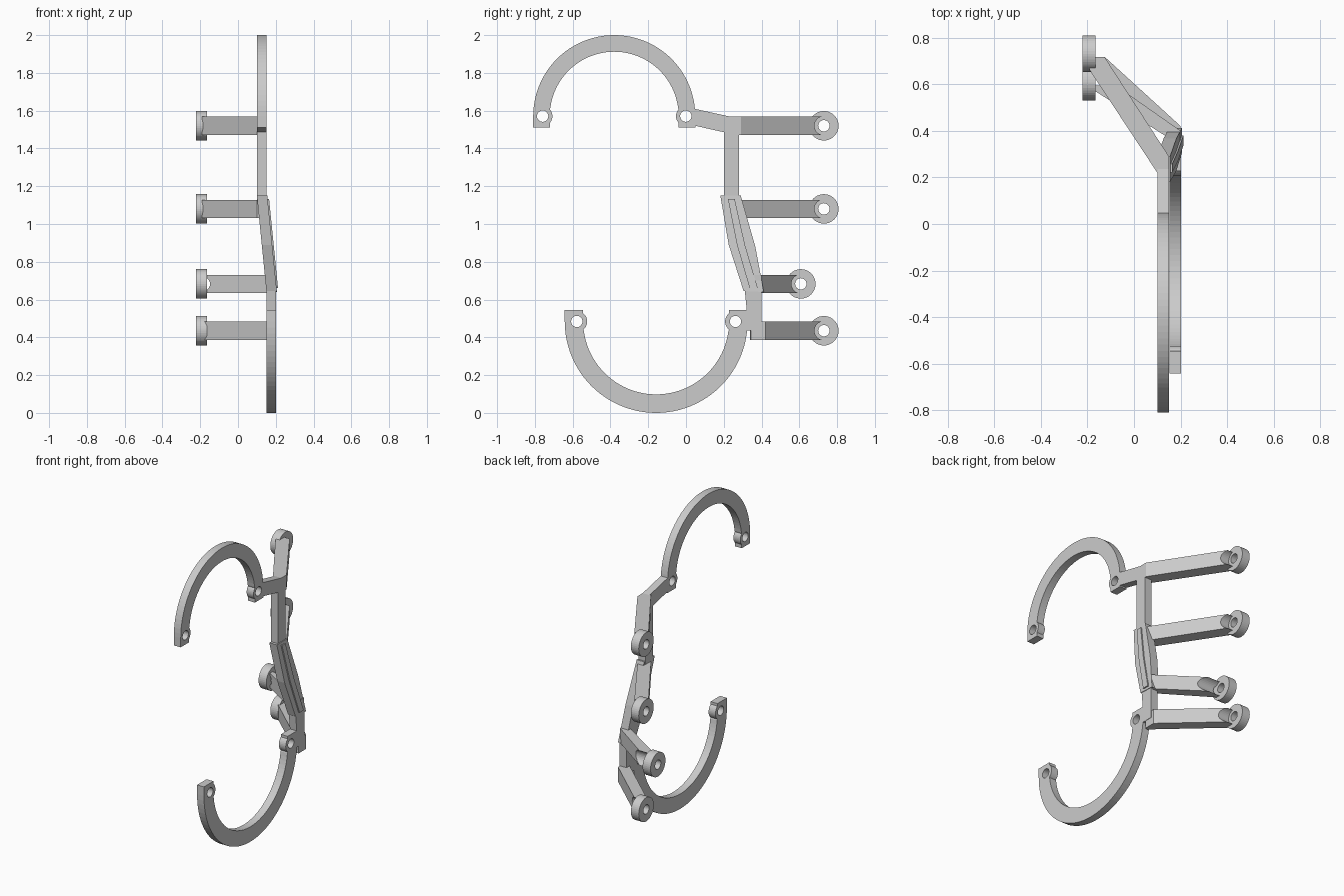
import bpy
from math import sin, cos, pi, acos
from mathutils import Matrix

if "Cube" in bpy.data.objects:
    bpy.data.objects.remove(bpy.data.objects["Cube"])

# local x,y,z -> world y,z,x, for outlines drawn in the side view
SIDE = Matrix(((0, 0, 1, 0), (1, 0, 0, 0), (0, 1, 0, 0), (0, 0, 0, 1)))


def arc(cx, cy, r, a0, a1, n):
    return [(cx + r * cos(a0 + (a1 - a0) * i / n), cy + r * sin(a0 + (a1 - a0) * i / n))
            for i in range(n + 1)]


def circle(cx, cy, r, n=32):
    return arc(cx, cy, r, 0, 2 * pi, n)[:-1]


def plate(name, loops, lo, hi, side=True):
    """Extrude an outline (further loops are holes) between two depths."""
    cu = bpy.data.curves.new(name, 'CURVE')
    cu.dimensions = '2D'
    cu.fill_mode = 'BOTH'
    cu.extrude = (hi - lo) / 2
    for pts in loops:
        s = cu.splines.new('POLY')
        s.points.add(len(pts) - 1)
        for p, (a, b) in zip(s.points, pts):
            p.co = (a, b, 0, 1)
        s.use_cyclic_u = True
    tmp = bpy.data.objects.new(name, cu)
    bpy.context.collection.objects.link(tmp)
    bpy.context.view_layer.update()
    dg = bpy.context.evaluated_depsgraph_get()
    me = bpy.data.meshes.new_from_object(tmp.evaluated_get(dg))
    bpy.data.objects.remove(tmp)
    bpy.data.curves.remove(cu)
    me.transform(Matrix.Translation((0, 0, (lo + hi) / 2)))
    if side:
        me.transform(SIDE)
    for f in me.polygons:
        f.use_smooth = False
    ob = bpy.data.objects.new(name, me)
    bpy.context.collection.objects.link(ob)
    # weld caps to walls so the part is a closed solid
    import bmesh
    bm = bmesh.new()
    bm.from_mesh(me)
    bmesh.ops.remove_doubles(bm, verts=bm.verts, dist=1e-5)
    bmesh.ops.recalc_face_normals(bm, faces=bm.faces)
    bm.to_mesh(me)
    bm.free()
    return ob


def half_ring(name, cy, cz, ro, ri, hole, boss, x0, x1, up):
    """Open half ring with a square foot and a drilled boss at each end."""
    a = acos((hole - ri) / boss)
    end = 0.06
    pts = arc(0, 0, ro, 0, pi, 48)
    pts += [(-ro, -end), (-ri, -end)]
    pts += arc(-hole, 0, boss, -a, a, 10)
    pts += arc(0, 0, ri, pi - 0.13, 0.13, 44)
    pts += arc(hole, 0, boss, pi - a, pi + a, 10)
    pts += [(ri, -end), (ro, -end)]
    loops = [pts, circle(-hole, 0, 0.03), circle(hole, 0, 0.03)]
    loops = [[(cy + y, cz + up * z) for y, z in lp] for lp in loops]
    plate(name, loops, x0, x1)


# upper and lower half rings
half_ring('upper_ring', -0.38, 1.571, 0.429, 0.341, 0.379, 0.052, 0.10, 0.15, 1)
half_ring('lower_ring', -0.158, 0.484, 0.484, 0.386, 0.42, 0.055, 0.152, 0.202, -1)

# upper bracket and lower post
plate('upper_bracket', [[(0.04, 1.611), (0.24, 1.567), (0.28, 1.567), (0.28, 1.12),
                         (0.20, 1.12), (0.20, 1.486), (0.04, 1.522)]], 0.10, 0.15)
plate('lower_post', [[(0.31, 0.66), (0.40, 0.66), (0.40, 0.437), (0.315, 0.437),
                      (0.322, 0.54)]], 0.152, 0.202)

# slanted link with a raised rib, leaning outwards as it goes down
link = plate('slanted_link', [[(0.182, 1.15), (0.29, 1.15), (0.367, 0.88), (0.412, 0.64),
                               (0.305, 0.645), (0.226, 0.89)]], 0.10, 0.155)
rib = plate('link_rib', [[(0.222, 1.132), (0.258, 1.132), (0.312, 0.89), (0.38, 0.66),
                          (0.337, 0.66), (0.27, 0.89)]], 0.14, 0.163)
for ob in (link, rib):
    for v in ob.data.vertices:
        v.co.x += 0.1 * (1.15 - v.co.z)

# mounting arms: plan outline, height, washer centre y
upper = [(0.10, 0.22), (0.15, 0.235), (0.15, 0.29), (-0.135, 0.73), (-0.19, 0.73), (-0.19, 0.66)]
third = [(0.155, 0.365), (0.20, 0.345), (0.20, 0.40), (-0.10, 0.61), (-0.19, 0.61), (-0.19, 0.585)]
lower = [(0.155, 0.365), (0.185, 0.34), (0.20, 0.345), (0.20, 0.42), (-0.14, 0.73),
         (-0.19, 0.73), (-0.19, 0.68)]
for i, (plan, z, y) in enumerate([(upper, 1.52, 0.73), (upper, 1.08, 0.73),
                                  (third, 0.683, 0.608), (lower, 0.435, 0.73)], 1):
    arm = plate(f'arm_{i}', [plan], z - 0.048, z + 0.048, side=False)
    cutter = plate(f'arm_cutter_{i}', [circle(y, z, 0.05)], -0.3, 0.08)
    cutter.hide_render = True
    cutter.hide_set(True)
    m = arm.modifiers.new('screw_clearance', 'BOOLEAN')
    m.operation = 'DIFFERENCE'
    m.solver = 'EXACT'
    m.object = cutter
    plate(f'washer_{i}', [circle(y, z, 0.078, 40), circle(y, z, 0.03)], -0.222, -0.165)
